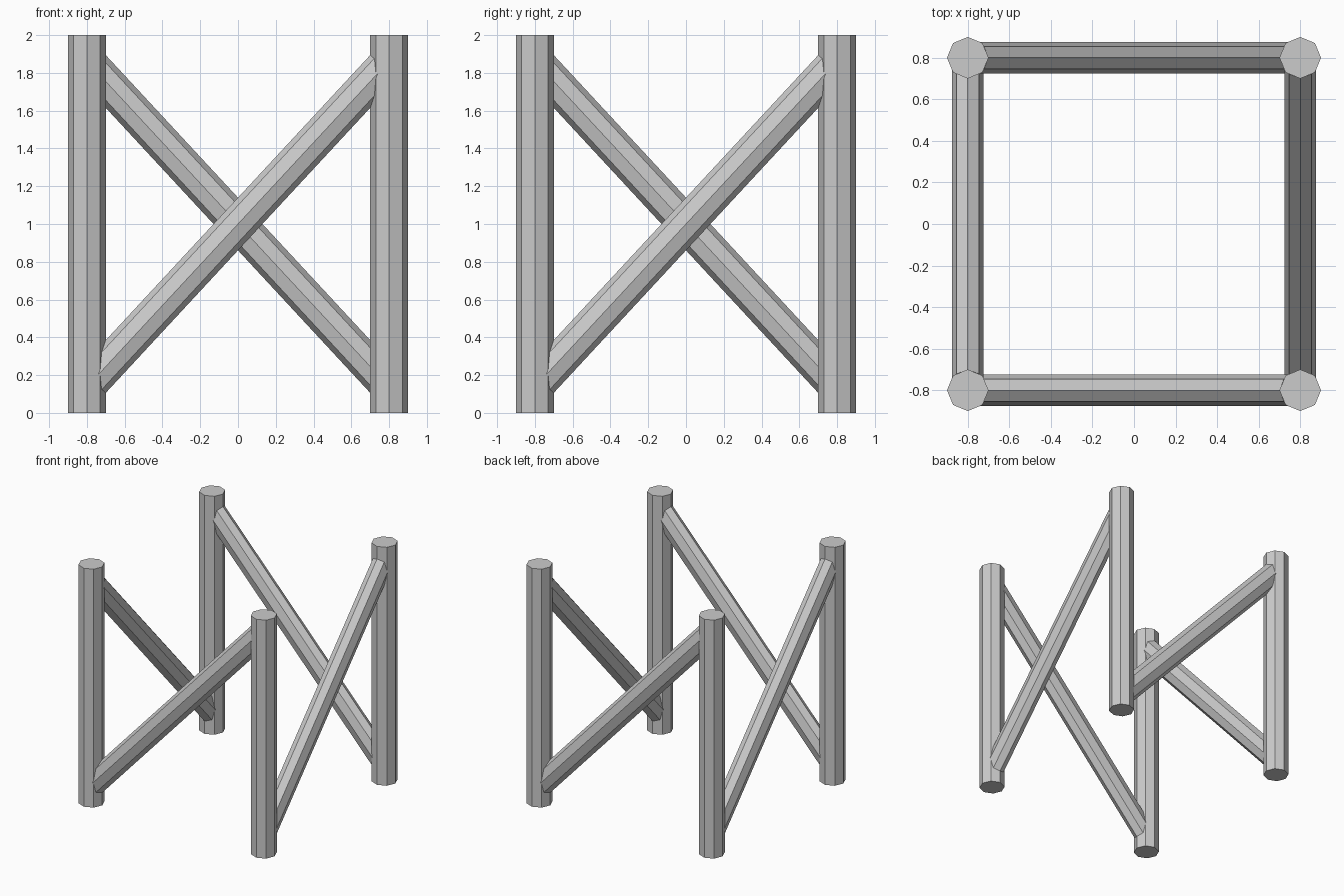
import bpy, math
from mathutils import Matrix, Vector

if "Cube" in bpy.data.objects:
    bpy.data.objects.remove(bpy.data.objects["Cube"])

def prism(name, a, b, r_side, r_up):
    """Octagonal bar from a to b, with separate sideways and upward radii."""
    a, b = Vector(a), Vector(b)
    d = b - a
    bpy.ops.mesh.primitive_cylinder_add(vertices=8, radius=1, depth=d.length)
    ob = bpy.context.object
    ob.name = name
    z = d.normalized()
    x = Vector((0, 1, 0))
    y = z.cross(x)
    rot = Matrix((x, y, z)).transposed().to_4x4()
    ob.data.transform(Matrix.Translation((a + b) / 2) @ rot @ Matrix.Diagonal((r_side, r_up, 1, 1)))
    return ob

# Four sides, each a corner post and a rising diagonal brace
for i, side in enumerate(("front", "right", "back", "left")):
    turn = Matrix.Rotation(i * math.pi / 2, 4, "Z")
    post = prism(side + "_post", (-0.8, -0.8, 0), (-0.8, -0.8, 2), 0.1, 0.1)
    brace = prism(side + "_brace", (-0.77, -0.8, 0.17), (0.77, -0.8, 1.83), 0.075, 0.095)
    for ob in (post, brace):
        ob.data.transform(turn)
